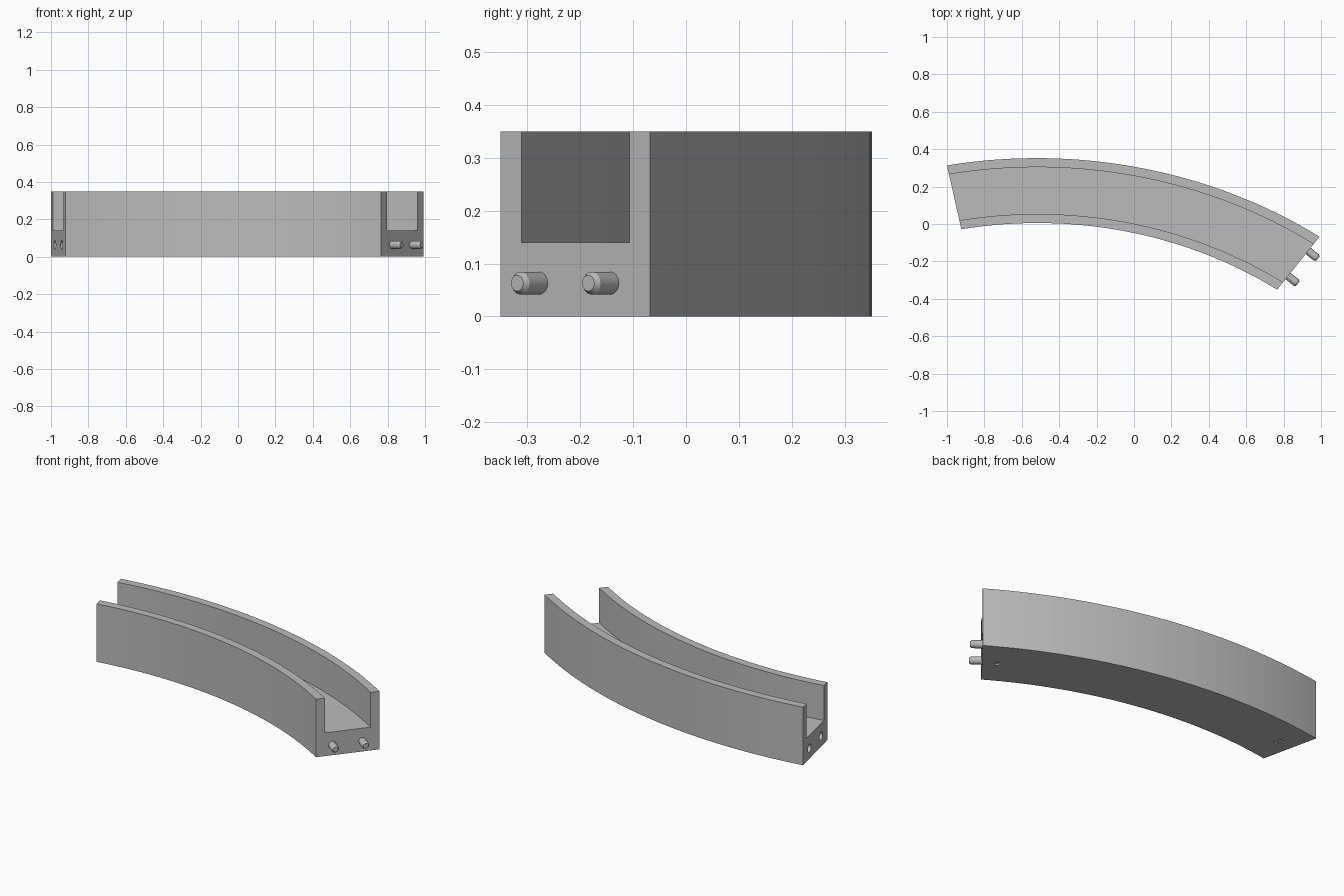
import bpy, bmesh, math
from mathutils import Vector

if "Cube" in bpy.data.objects:
    bpy.data.objects.remove(bpy.data.objects["Cube"], do_unlink=True)

# Stretched arc: centre, mid axis and cross axis of the sweep
CENTRE = Vector((-0.493, -1.926, 0))
MID = Vector((0.531, 2.2254, 0))
CROSS = Vector((2.549, -0.4876, 0))
HALF = math.radians(23)
SEGMENTS = 32
INNER = 0.8477
HEIGHT, FLOOR, WALL = 0.35, 0.14, 0.139
PEG_Z = 0.063
PEG_SPOTS = (0.257, 0.732)


def at(angle, across, z=0.0):
    """Point on the arc; across runs 0 (inner edge) to 1 (outer edge)."""
    k = INNER + (1 - INNER) * across
    p = CENTRE + k * (MID * math.cos(angle) + CROSS * math.sin(angle))
    return Vector((p.x, p.y, z))


grey = bpy.data.materials.new("plain grey")
grey.use_nodes = True
grey.diffuse_color = (0.5, 0.5, 0.5, 1)
grey.node_tree.nodes["Principled BSDF"].inputs["Base Color"].default_value = (0.5, 0.5, 0.5, 1)


def finish(bm, name):
    bmesh.ops.recalc_face_normals(bm, faces=bm.faces)
    mesh = bpy.data.meshes.new(name)
    bm.to_mesh(mesh)
    bm.free()
    mesh.materials.append(grey)
    obj = bpy.data.objects.new(name, mesh)
    bpy.context.collection.objects.link(obj)
    return obj


def rod(name, start, direction, rings, sides=24):
    """Closed turned shape; rings are (distance, radius) along direction."""
    axis = direction.normalized()
    side = axis.cross(Vector((0, 0, 1)))
    if side.length < 0.01:
        side = Vector((1, 0, 0))
    side.normalize()
    up = side.cross(axis)
    bm = bmesh.new()
    loops = []
    for dist, r in rings:
        loops.append([bm.verts.new(start + axis * dist
                                   + r * (side * math.cos(a) + up * math.sin(a)))
                      for a in (math.tau * i / sides for i in range(sides))])
    for a, b in zip(loops, loops[1:]):
        for i in range(sides):
            j = (i + 1) % sides
            bm.faces.new((a[i], a[j], b[j], b[i]))
    bm.faces.new(loops[0])
    bm.faces.new(loops[-1])
    return finish(bm, name)


# Channel body: U section swept along the arc
section = [(0, 0), (1, 0), (1, HEIGHT), (1 - WALL, HEIGHT), (1 - WALL, FLOOR),
           (WALL, FLOOR), (WALL, HEIGHT), (0, HEIGHT)]
bm = bmesh.new()
rows = []
for s in range(SEGMENTS + 1):
    angle = -HALF + 2 * HALF * s / SEGMENTS
    rows.append([bm.verts.new(at(angle, a, z)) for a, z in section])
n = len(section)
for a, b in zip(rows, rows[1:]):
    for i in range(n):
        j = (i + 1) % n
        bm.faces.new((a[i], a[j], b[j], b[i]))
bm.faces.new(rows[0])
bm.faces.new(rows[-1])
body = finish(bm, "curved_channel")


def cut(cutter):
    cutter.hide_render = True
    cutter.hide_set(True)
    mod = body.modifiers.new(cutter.name, 'BOOLEAN')
    mod.operation = 'DIFFERENCE'
    mod.solver = 'EXACT'
    mod.object = cutter
    cutters.append(cutter)


def end_normal(angle, sign):
    edge = at(angle, 1) - at(angle, 0)
    return Vector((edge.y, -edge.x, 0)).normalized() * sign


cutters = []
out_peg = end_normal(HALF, 1)
out_socket = end_normal(-HALF, -1)

# Pegs on one end, matching sockets in the other
for i, spot in enumerate(PEG_SPOTS):
    rod(f"peg_{i + 1}", at(HALF, spot, PEG_Z) - out_peg * 0.01, out_peg,
        [(0, 0.0215), (0.066, 0.0215), (0.076, 0.015)])
    cut(rod(f"socket_cutter_{i + 1}", at(-HALF, spot, PEG_Z) + out_socket * 0.02,
            -out_socket, [(0, 0.024), (0.095, 0.024)]))

# Small shallow recesses under each end
down = Vector((0, 0, -1))
cut(rod("dimple_cutter", at(HALF - 0.035, 0.5, 0.01), down, [(0, 0.016), (0.03, 0.016)]))
for i, spot in enumerate((0.45, 0.55)):
    bm = bmesh.new()
    quad = [(0.025, -0.018), (0.045, -0.018), (0.045, 0.018), (0.025, 0.018)]
    low, high = ([bm.verts.new(at(-HALF + a, spot + w, z)) for a, w in quad]
                 for z in (-0.02, 0.01))
    bm.faces.new(low)
    bm.faces.new(high)
    for k in range(4):
        m = (k + 1) % 4
        bm.faces.new((low[k], low[m], high[m], high[k]))
    cut(finish(bm, f"slot_cutter_{i + 1}"))

# Bake the cuts into the body and drop the cutters
graph = bpy.context.evaluated_depsgraph_get()
baked = bpy.data.meshes.new_from_object(body.evaluated_get(graph))
body.modifiers.clear()
body.data = baked
for c in cutters:
    bpy.data.objects.remove(c, do_unlink=True)

# Soft rounding on turned surfaces, crisp edges elsewhere
for obj in bpy.context.collection.objects:
    if obj.name.startswith("peg_"):
        bpy.ops.object.select_all(action='DESELECT')
        obj.select_set(True)
        bpy.context.view_layer.objects.active = obj
        bpy.ops.object.shade_smooth_by_angle(angle=math.radians(30))
